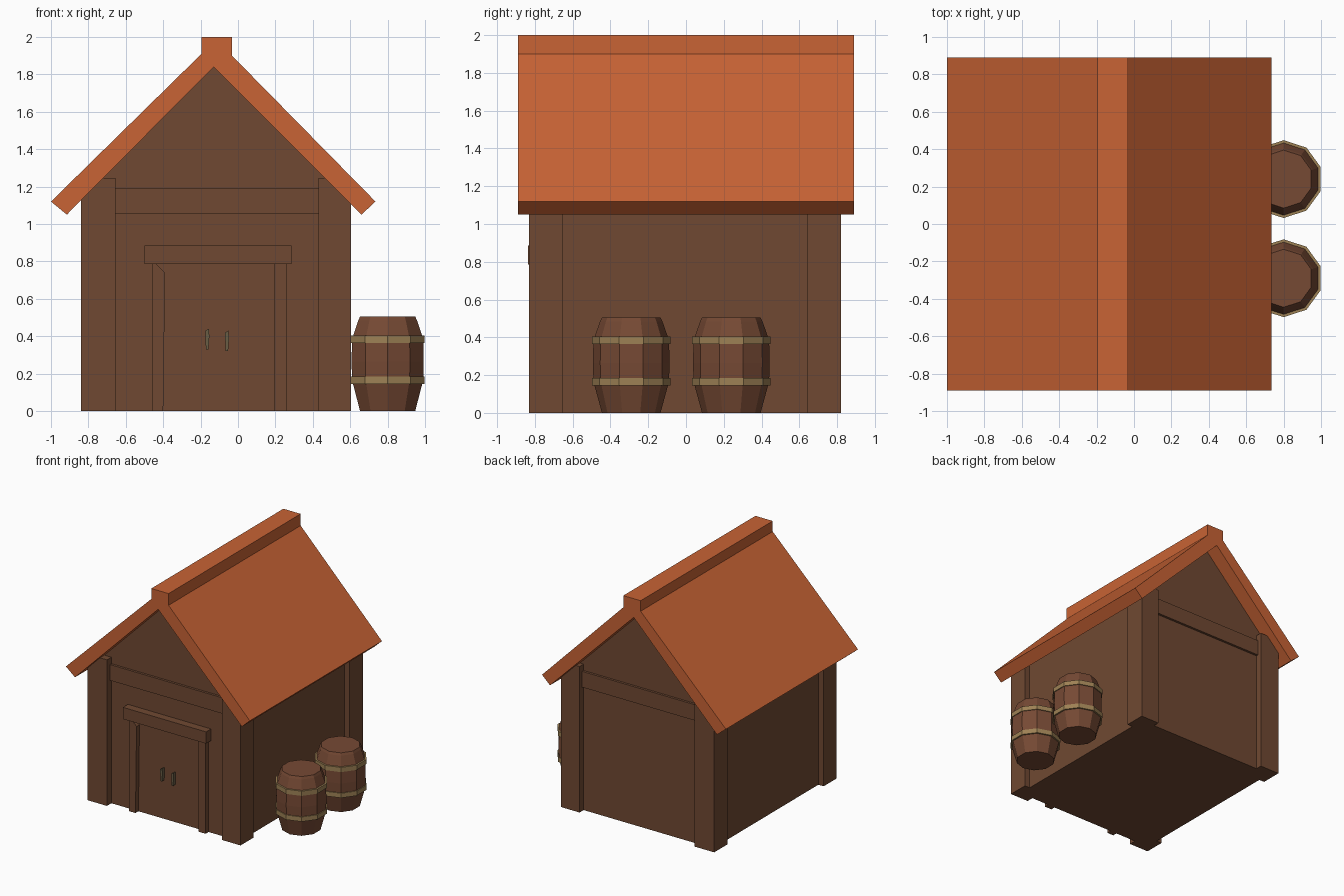
import bpy, bmesh, math

if "Cube" in bpy.data.objects:
    bpy.data.objects.remove(bpy.data.objects["Cube"])


def material(name, rgb):
    m = bpy.data.materials.new(name)
    m.diffuse_color = (*rgb, 1)
    m.use_nodes = True
    m.node_tree.nodes["Principled BSDF"].inputs["Base Color"].default_value = m.diffuse_color
    return m


WOOD = material("dark_wood", (0.16, 0.066, 0.032))
ROOF = material("orange_roof", (0.58, 0.125, 0.035))
BARREL = material("barrel_wood", (0.18, 0.067, 0.034))
BAND = material("barrel_band", (0.34, 0.22, 0.09))
METAL = material("handle_metal", (0.14, 0.11, 0.06))


def finish(name, bm, mat):
    bmesh.ops.recalc_face_normals(bm, faces=bm.faces[:])
    me = bpy.data.meshes.new(name)
    bm.to_mesh(me)
    bm.free()
    me.materials.append(mat)
    ob = bpy.data.objects.new(name, me)
    bpy.context.collection.objects.link(ob)
    return ob


def extrude(name, profile, y0, y1, mat):
    """Extrude an x-z outline from y0 to y1."""
    bm = bmesh.new()
    face = bm.faces.new([bm.verts.new((x, y0, z)) for x, z in profile])
    new = bmesh.ops.extrude_face_region(bm, geom=[face])["geom"]
    bmesh.ops.translate(bm, vec=(0, y1 - y0, 0),
                        verts=[v for v in new if isinstance(v, bmesh.types.BMVert)])
    return finish(name, bm, mat)


def box(name, x, y, z, mat=WOOD):
    return extrude(name, [(x[0], z[0]), (x[1], z[0]), (x[1], z[1]), (x[0], z[1])], *y, mat)


def lathe(name, centre, profile, mat, closed=False, sides=10):
    """Revolve (radius, z) points; open profiles get end caps, closed ones make a ring."""
    bm = bmesh.new()
    rings = []
    for r, z in profile:
        angles = [math.pi / 2 + math.tau * i / sides for i in range(sides)]
        rings.append([bm.verts.new((centre[0] + r * math.cos(a),
                                    centre[1] + r * math.sin(a), z)) for a in angles])
    pairs = list(zip(rings, rings[1:]))
    if closed:
        pairs.append((rings[-1], rings[0]))
    else:
        bm.faces.new(rings[0])
        bm.faces.new(rings[-1])
    for a, b in pairs:
        for i in range(sides):
            j = (i + 1) % sides
            bm.faces.new((a[i], a[j], b[j], b[i]))
    return finish(name, bm, mat)


# Walls with gables
extrude("walls", [(-0.79, 0), (0.555, 0), (0.555, 1.17), (-0.13, 1.85), (-0.79, 1.19)],
        -0.77, 0.765, WOOD)

# Corner posts and gable beams
for side, x in (("left", (-0.84, -0.655)), ("right", (0.43, 0.605))):
    box(f"front_{side}_post", x, (-0.83, -0.655), (0, 1.245))
    box(f"back_{side}_post", x, (0.64, 0.82), (0, 1.245))
box("front_beam", (-0.66, 0.435), (-0.79, -0.74), (1.055, 1.19))
box("back_beam", (-0.66, 0.435), (0.74, 0.785), (1.055, 1.19))

# Roof: two slopes with a square ridge cap
extrude("roof", [(-1.0, 1.12), (-0.915, 1.05), (-0.13, 1.84), (0.66, 1.05), (0.735, 1.12),
                 (-0.032, 1.9), (-0.032, 2.0), (-0.195, 2.0), (-0.195, 1.91)],
        -0.89, 0.89, ROOF)

# Door frame
extrude("left_jamb", [(-0.46, 0), (-0.40, 0), (-0.39, 0.74), (-0.44, 0.79), (-0.46, 0.79)],
        -0.81, -0.75, WOOD)
box("right_jamb", (0.195, 0.262), (-0.81, -0.75), (0, 0.79))
box("lintel", (-0.50, 0.285), (-0.837, -0.75), (0.785, 0.885))

# Door handles: short tapered pulls
for side, x, z in (("left", -0.165, 0.33), ("right", -0.06, 0.32)):
    extrude(f"{side}_handle", [(x - 0.007, z), (x + 0.007, z), (x + 0.012, z + 0.07),
                               (x + 0.009, z + 0.11), (x - 0.009, z + 0.1)],
            -0.80, -0.76, METAL)

# Ten-sided barrels with two hoops each
for name, y in (("front", -0.29), ("back", 0.24)):
    c = (0.80, y)
    lathe(f"{name}_barrel", c, [(0.155, 0), (0.2, 0.165), (0.203, 0.265), (0.2, 0.385),
                                (0.165, 0.485), (0.155, 0.505)], BARREL)
    for level, z in (("lower", 0.145), ("upper", 0.365)):
        lathe(f"{name}_barrel_{level}_hoop", c,
              [(0.19, z), (0.208, z), (0.208, z + 0.04), (0.19, z + 0.04)], BAND, closed=True)
